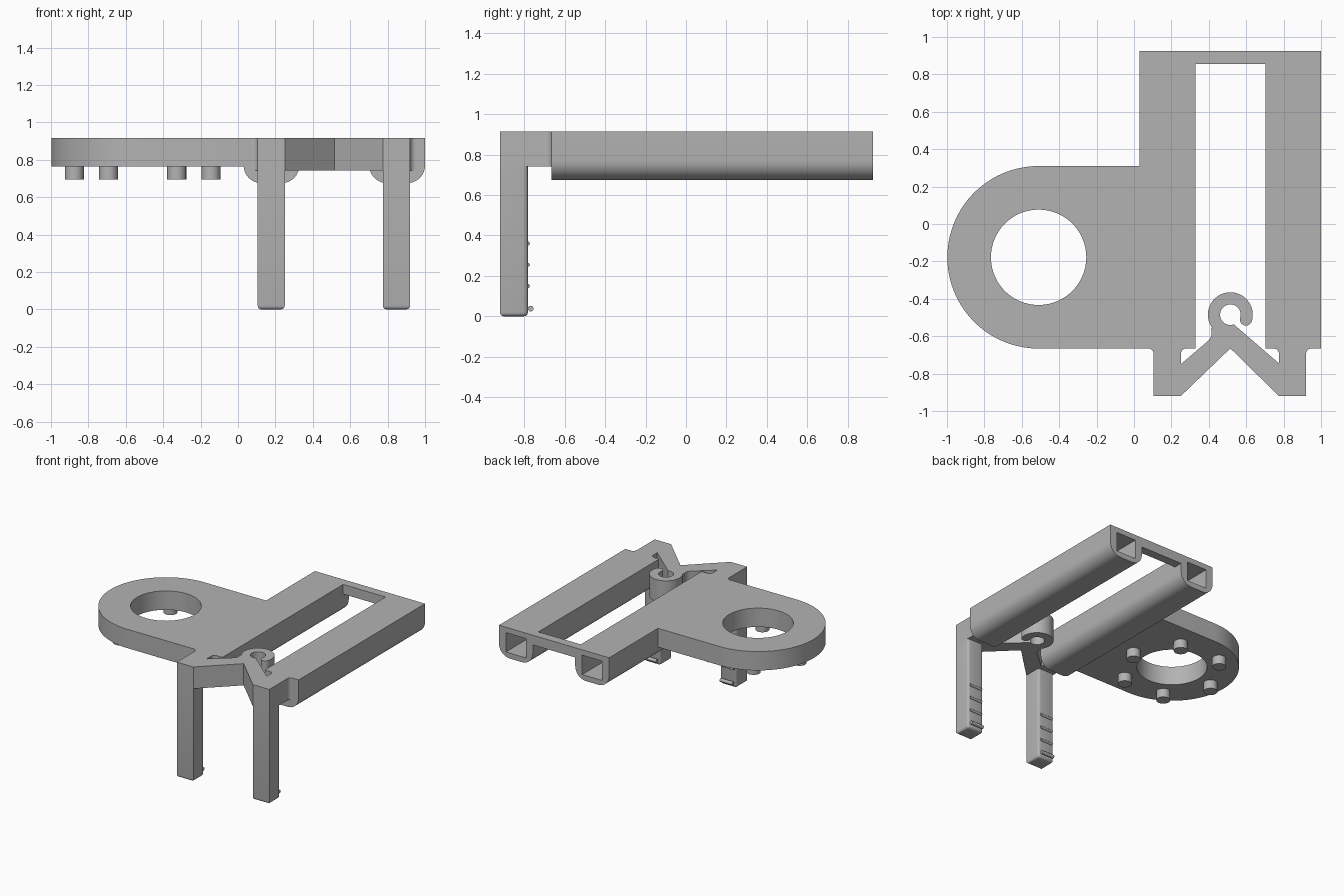
import bpy, bmesh
from math import sin, cos, radians, pi
from mathutils import Matrix

if "Cube" in bpy.data.objects:
    bpy.data.objects.remove(bpy.data.objects["Cube"], do_unlink=True)

grey = bpy.data.materials.new("plain grey")
grey.use_nodes = True
grey.diffuse_color = (0.45, 0.45, 0.45, 1)
grey.node_tree.nodes["Principled BSDF"].inputs["Base Color"].default_value = (0.45, 0.45, 0.45, 1)

TOP = 0.915
FRONT, BACK = -0.92, 0.925
BODY_FRONT = -0.665


def arc(cx, cy, r, a0, a1, n=8):
    steps = [radians(a0 + (a1 - a0) * i / n) for i in range(n + 1)]
    return [(cx + r * cos(a), cy + r * sin(a)) for a in steps]


def box_loop(x0, x1, y0, y1):
    return [(x0, y0), (x1, y0), (x1, y1), (x0, y1)]


def add_object(name, bm):
    mesh = bpy.data.meshes.new(name)
    bm.to_mesh(mesh)
    bm.free()
    obj = bpy.data.objects.new(name, mesh)
    bpy.context.collection.objects.link(obj)
    mesh.materials.append(grey)
    bpy.ops.object.select_all(action='DESELECT')
    obj.select_set(True)
    bpy.context.view_layer.objects.active = obj
    bpy.ops.object.shade_smooth_by_angle(angle=radians(35))
    return obj


def prism(name, loops, lo, hi, along_y=False):
    """Extrude an outline (later loops are holes) from lo to hi along z or y."""
    curve = bpy.data.curves.new(name + " outline", 'CURVE')
    curve.dimensions = '2D'
    curve.fill_mode = 'BOTH'
    curve.extrude = (hi - lo) / 2
    for loop in loops:
        spline = curve.splines.new('POLY')
        spline.points.add(len(loop) - 1)
        for point, (u, v) in zip(spline.points, loop):
            point.co = (u, v, 0, 1)
        spline.use_cyclic_u = True
    helper = bpy.data.objects.new(name + " outline", curve)
    bpy.context.collection.objects.link(helper)
    bpy.context.view_layer.update()
    graph = bpy.context.evaluated_depsgraph_get()
    bm = bmesh.new()
    bm.from_mesh(helper.evaluated_get(graph).to_mesh())
    bpy.data.objects.remove(helper, do_unlink=True)
    bmesh.ops.remove_doubles(bm, verts=bm.verts, dist=0.0001)
    mid = (lo + hi) / 2
    if along_y:
        bm.transform(Matrix.Translation((0, mid, 0)) @ Matrix.Rotation(pi / 2, 4, 'X'))
    else:
        bm.transform(Matrix.Translation((0, 0, mid)))
    bmesh.ops.recalc_face_normals(bm, faces=bm.faces)
    return add_object(name, bm)


def cylinder(name, centre, r, length, axis='Z'):
    bm = bmesh.new()
    bmesh.ops.create_cone(bm, cap_ends=True, segments=24, radius1=r, radius2=r, depth=length)
    turn = Matrix.Rotation(pi / 2, 4, 'Y') if axis == 'X' else Matrix.Identity(4)
    bm.transform(Matrix.Translation(centre) @ turn)
    return add_object(name, bm)


# Side plate with a rounded end and a round hole
RX, RY = -0.51, -0.178
plate = arc(RX, RY, 0.488, 90, 270, 40) + [(0.03, BODY_FRONT), (0.03, 0.31)]
prism("side_plate", [plate, arc(RX, RY, 0.255, 0, 354, 59)], 0.765, TOP)

# Ring of pegs under the plate
for i in range(6):
    a = i * pi / 3
    cylinder(f"peg_{i + 1}", (RX + 0.365 * cos(a), RY + 0.365 * sin(a), 0.735), 0.051, 0.08)

# Two hollow rails with rounded undersides, closed at the front
for side, x0, x1 in (("right", 0.03, 0.328), ("left", 0.702, 1.0)):
    r = 0.095
    low = 0.675
    profile = ([(x1, TOP), (x0, TOP)] + arc(x0 + r, low + r, r, 180, 270, 10)
               + arc(x1 - r, low + r, r, 270, 360, 10))
    mid = (x0 + x1) / 2
    socket = box_loop(mid - 0.088, mid + 0.088, 0.718, 0.872)
    prism(f"{side}_rail", [profile, socket], BODY_FRONT + 0.08, BACK, True)
    prism(f"{side}_rail_end", [profile], BODY_FRONT, BODY_FRONT + 0.08, True)

# Thin crossbar at the back
prism("back_crossbar", [box_loop(0.328, 0.702, 0.855, BACK)], 0.838, TOP)

# Front bracket: two arms, a V-shaped bridge and an open hook
HX, HY, TIP = 0.515, -0.485, -17
tip_x, tip_y = HX + 0.0875 * cos(radians(TIP)), HY + 0.0875 * sin(radians(TIP))
corner = BODY_FRONT - 0.03
bracket = (arc(0.075, corner, 0.03, 90, 0, 6)
           + [(0.105, FRONT), (0.25, FRONT), (HX, BODY_FRONT), (0.775, FRONT), (0.92, FRONT)]
           + arc(0.95, corner, 0.03, 180, 90, 6)
           + arc(0.745, corner, 0.03, 90, 0, 6)
           + [(0.775, -0.745)]
           + arc(HX, HY, 0.055, -70, TIP - 360, 30)
           + arc(tip_x, tip_y, 0.0325, TIP + 180, TIP + 360, 10)[1:-1]
           + arc(HX, HY, 0.12, TIP, 215, 36)
           + arc(0.355, -0.582, 0.06, 20, -40, 8)
           + [(0.25, -0.75)]
           + arc(0.28, corner, 0.03, 180, 90, 6))
prism("front_bracket", [bracket], 0.742, TOP)

# Legs with rounded feet and rounded rear edges, plus click ridges
LEG_BACK = -0.782
for side, x0, x1 in (("right", 0.105, 0.25), ("left", 0.775, 0.92)):
    bm = bmesh.new()
    bmesh.ops.create_cube(bm, size=1)
    mid = (x0 + x1) / 2
    bm.transform(Matrix.Translation((mid, (FRONT + LEG_BACK) / 2, 0.375))
                 @ Matrix.Diagonal((x1 - x0, LEG_BACK - FRONT, 0.75, 1)))
    rounded = [e for e in bm.edges
               if all(v.co.z < 0.01 for v in e.verts)
               or all(v.co.y > LEG_BACK - 0.01 for v in e.verts)
               and abs(e.verts[0].co.z - e.verts[1].co.z) > 0.1]
    bmesh.ops.bevel(bm, geom=rounded, offset=0.02, segments=4, profile=0.5, affect='EDGES')
    add_object(f"{side}_leg", bm)
    for i, z in enumerate((0.15, 0.255, 0.36)):
        cylinder(f"{side}_leg_ridge_{i + 1}", (mid, LEG_BACK, z), 0.01, 0.11, 'X')
    cylinder(f"{side}_leg_catch", (mid, LEG_BACK + 0.014, 0.038), 0.014, 0.11, 'X')
